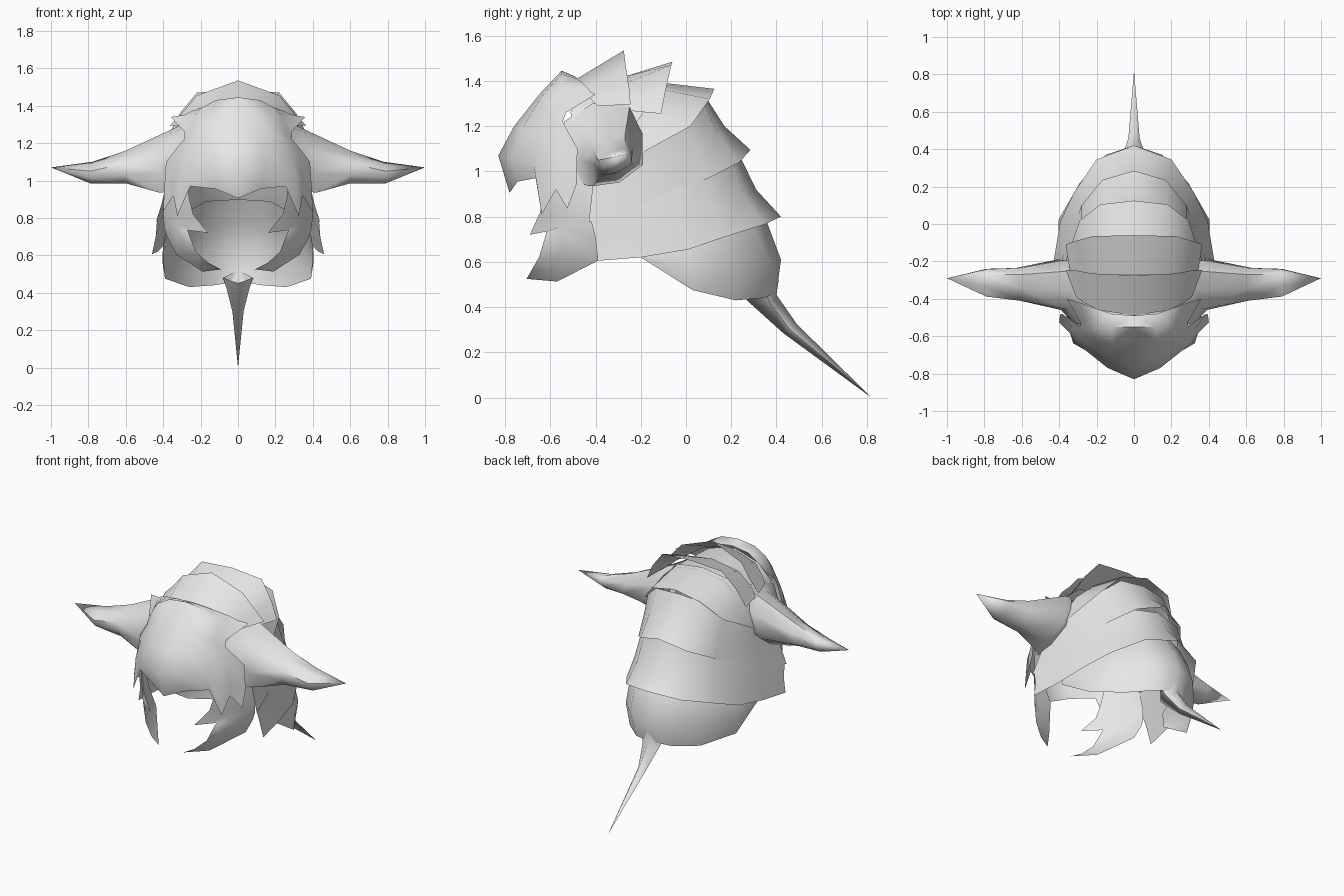
import bpy, bmesh, math
from mathutils import Vector

shell_mat = bpy.data.materials.new("pale_grey_shell")
shell_mat.diffuse_color = (0.8, 0.8, 0.8, 1)


def rounded_ring(pts):
    """Closed Catmull-Rom ring with one extra point per side."""
    p, n, out = [Vector(q) for q in pts], len(pts), []
    for i in range(n):
        out.append(p[i])
        a, b, c, d = p[i - 1], p[i], p[(i + 1) % n], p[(i + 2) % n]
        out.append((b + c) * 0.5625 - (a + d) * 0.0625)
    return out


def loft(name, rows, closed=False, angle=60):
    """Skin rows of points on the +x side, then mirror to -x."""
    bm = bmesh.new()
    grid = [[bm.verts.new(p) for p in row] for row in rows]
    n = len(rows[0])
    for r0, r1 in zip(grid, grid[1:]):
        for i in range(n if closed else n - 1):
            j = (i + 1) % n
            bm.faces.new((r0[i], r0[j], r1[j], r1[i]))
    bmesh.ops.remove_doubles(bm, verts=bm.verts, dist=0.0005)
    bmesh.ops.recalc_face_normals(bm, faces=bm.faces)
    # turn the sheet outward from its own axis
    c = Vector((0, -0.1, 0.8))
    if closed or name == "tail_spike":
        c = sum((v.co for v in bm.verts), Vector()) / len(bm.verts)
        if name == "tail_spike":
            c.x = 0
    side = sum(f.normal.dot(f.calc_center_median() - c) * f.calc_area() for f in bm.faces)
    if side < 0:
        bmesh.ops.reverse_faces(bm, faces=bm.faces)
    me = bpy.data.meshes.new(name)
    bm.to_mesh(me)
    bm.free()
    me.materials.append(shell_mat)
    ob = bpy.data.objects.new(name, me)
    bpy.context.collection.objects.link(ob)
    bpy.ops.object.select_all(action='DESELECT')
    ob.select_set(True)
    bpy.context.view_layer.objects.active = ob
    bpy.ops.object.shade_smooth_by_angle(angle=math.radians(angle))
    mir = ob.modifiers.new("mirror", 'MIRROR')
    mir.merge_threshold = 0.001
    return ob


# Face mask with brow hooks, pointed beak, cheek barbs and flaps
loft("face_mask", [
    [(0, -.49, 1.42), (.12, -.48, 1.41), (.21, -.45, 1.385), (.25, -.435, 1.37), (.29, -.42, 1.35), (.36, -.40, 1.34)],
    [(0, -.55, 1.445), (.12, -.55, 1.43), (.20, -.55, 1.385), (.23, -.545, 1.35), (.25, -.54, 1.32), (.285, -.53, 1.26)],
    [(0, -.645, 1.345), (.12, -.64, 1.33), (.20, -.62, 1.29), (.23, -.60, 1.27), (.26, -.575, 1.245), (.29, -.545, 1.22)],
    [(0, -.76, 1.2), (.13, -.725, 1.19), (.24, -.65, 1.16), (.29, -.605, 1.145), (.33, -.56, 1.13), (.385, -.48, 1.1)],
    [(0, -.83, 1.07), (.14, -.77, 1.06), (.26, -.675, 1.04), (.31, -.635, 1.02), (.345, -.58, 1.0), (.395, -.485, .94)],
    [(0, -.78, .905), (.12, -.745, .955), (.255, -.665, .97), (.325, -.638, .81), (.345, -.575, .92), (.40, -.525, .835)],
])

# Mandibles: curved blades with an inner barb
loft("mandible", [
    [(.28, -.60, 1.05), (.35, -.51, 1.05), (.37, -.42, 1.05)],
    [(.26, -.63, .90), (.35, -.52, .90), (.39, -.40, .90)],
    [(.24, -.645, .82), (.34, -.53, .81), (.40, -.39, .82)],
    [(.16, -.69, .72), (.33, -.54, .76), (.395, -.385, .75)],
    [(.27, -.615, .735), (.32, -.545, .72), (.38, -.385, .70)],
    [(.225, -.65, .62), (.28, -.56, .62), (.33, -.39, .605)],
    [(.16, -.685, .56), (.21, -.60, .55), (.19, -.57, .513)],
    [(.09, -.705, .525), (.09, -.705, .525), (.09, -.705, .525)],
])

# Sweeping side horns, rooted behind the face mask
loft("side_horn", [rounded_ring(r) for r in (
    [(.27, -.27, 1.31), (.37, -.20, 1.04), (.38, -.45, .94), (.27, -.54, 1.22)],
    [(.33, -.25, 1.285), (.41, -.19, 1.03), (.42, -.41, .935), (.36, -.455, 1.18)],
    [(.60, -.27, 1.16), (.63, -.235, 1.03), (.60, -.37, .985), (.61, -.41, 1.09)],
    [(.78, -.27, 1.10), (.79, -.24, 1.04), (.79, -.34, .985), (.79, -.388, 1.05)],
    [(1, -.29, 1.07)] * 4)], closed=True)

# Neck and the two raised crest plates
loft("neck", [
    [(0, -.51, 1.40), (.18, -.50, 1.355), (.265, -.51, 1.26), (.33, -.49, 1.10)],
    [(0, -.13, 1.395), (.18, -.13, 1.37), (.30, -.16, 1.25), (.345, -.26, 1.10)],
])
loft("front_crest_plate", [
    [(0, -.49, 1.405), (.19, -.46, 1.37), (.27, -.42, 1.32), (.31, -.39, 1.29)],
    [(0, -.275, 1.535), (.22, -.265, 1.455), (.30, -.25, 1.36), (.365, -.245, 1.295)],
])
loft("rear_crest_plate", [
    [(0, -.27, 1.42), (.20, -.27, 1.39), (.28, -.27, 1.32), (.34, -.27, 1.27)],
    [(0, -.06, 1.485), (.22, -.065, 1.47), (.31, -.09, 1.36), (.365, -.11, 1.255)],
])

# Overlapping back shells, each starting close under the previous rear edge
loft("upper_back_shell", [
    [(0, -.17, 1.40), (.18, -.17, 1.375), (.30, -.19, 1.26), (.345, -.29, 1.12), (.36, -.43, 1.0)],
    [(0, .125, 1.365), (.18, .105, 1.32), (.29, .02, 1.2), (.36, -.18, 1.09), (.39, -.405, .93)],
])
loft("middle_back_shell", [
    [(0, .09, 1.325), (.165, .075, 1.31), (.28, 0, 1.215), (.352, -.19, 1.11), (.385, -.41, .955)],
    [(0, .17, 1.20), (.17, .14, 1.17), (.28, .045, 1.09), (.37, -.20, .98), (.41, -.42, .87)],
    [(0, .285, 1.095), (.17, .235, 1.04), (.28, .10, .97), (.39, -.20, .85), (.44, -.43, .775)],
])
loft("lower_back_shell", [
    [(0, .235, 1.075), (.165, .205, 1.05), (.27, .08, 1.0), (.33, -.05, .94), (.382, -.20, .875), (.432, -.425, .80)],
    [(0, .31, .92), (.18, .255, .89), (.295, .12, .84), (.37, -.02, .79), (.41, -.20, .74), (.44, -.40, .70)],
    [(0, .42, .80), (.20, .345, .765), (.32, .17, .71), (.395, .01, .655), (.43, -.20, .62), (.46, -.39, .605)],
])

# Abdomen, an open shell hanging below the back plates
loft("abdomen", [
    [(0, .28, .90), (.17, .22, .89), (.28, .10, .83), (.35, -.02, .77), (.39, -.20, .71)],
    [(0, .36, .77), (.17, .30, .75), (.30, .16, .70), (.38, 0, .66), (.40, -.20, .65)],
    [(0, .42, .61), (.15, .37, .60), (.29, .22, .57), (.405, .02, .57), (.402, -.20, .63)],
    [(0, .40, .46), (.13, .34, .44), (.26, .22, .43), (.39, .03, .475), (.40, -.20, .62)],
])

# Stinger-like tail
loft("tail_spike", [
    [(0, .41, .52), (.08, .34, .48), (0, .25, .45)],
    [(0, .40, .455), (.06, .37, .42), (0, .28, .42)],
    [(0, .49, .325), (.03, .46, .30), (0, .43, .285)],
    [(0, .82, 0)] * 3,
])
